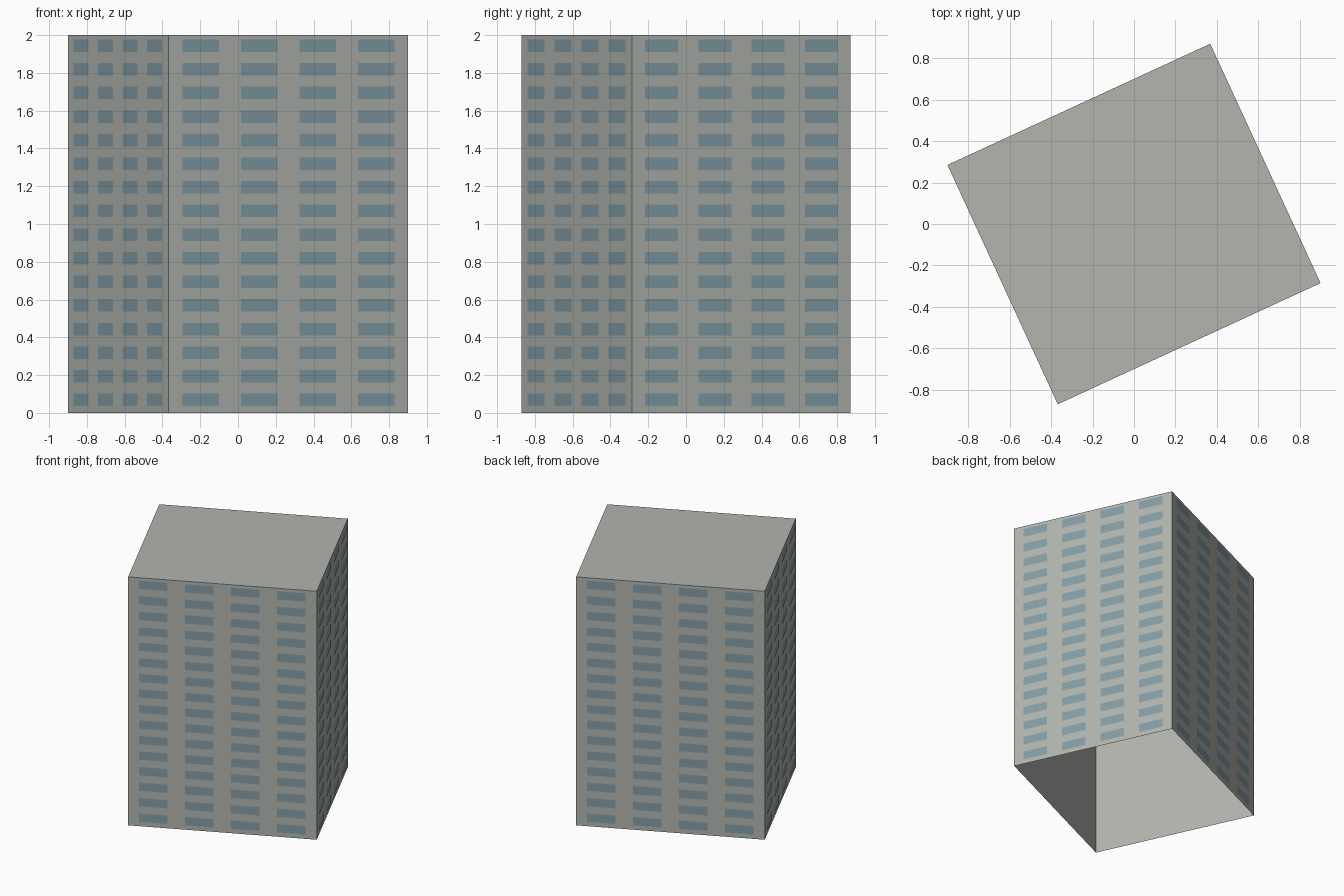
import bpy, bmesh, math
from mathutils import Matrix, Vector

if "Cube" in bpy.data.objects:
    bpy.data.objects.remove(bpy.data.objects["Cube"])

W, D, H = 1.398, 1.273, 2.0      # tower width, depth, height
TURN = Matrix.Rotation(math.radians(24.75), 4, 'Z')
COLS, ROWS = 4, 16
GAP = 0.002                      # plates sit just proud of the wall


def material(name, srgb):
    lin = [((c / 255 + 0.055) / 1.055) ** 2.4 for c in srgb]
    m = bpy.data.materials.new(name)
    m.diffuse_color = (*lin, 1)
    m.use_nodes = True
    m.node_tree.nodes["Principled BSDF"].inputs["Base Color"].default_value = m.diffuse_color
    return m


def make_object(name, bm, mat):
    bm.transform(TURN)
    me = bpy.data.meshes.new(name)
    bm.to_mesh(me)
    bm.free()
    me.materials.append(mat)
    ob = bpy.data.objects.new(name, me)
    bpy.context.collection.objects.link(ob)
    return ob


concrete = material("warm_grey_concrete", (178, 181, 174))
glass = material("blue_grey_glass", (130, 157, 167))

# Tower shell: four walls and a flat roof, open underneath
bm = bmesh.new()
bmesh.ops.create_cube(bm, size=1, matrix=Matrix.Translation((0, 0, H / 2)) @ Matrix.Diagonal((W, D, H, 1)))
bm.normal_update()
bmesh.ops.delete(bm, geom=[f for f in bm.faces if f.normal.z < -0.5], context='FACES')
make_object("tower_shell", bm, concrete)


# Window plates: the same grid on each of the four walls
def window_grid(name, side):
    length, dist = (W, D / 2) if side % 2 == 0 else (D, W / 2)
    spin = Matrix.Rotation(side * math.pi / 2, 4, 'Z')
    half_w, half_h = 0.0755 * length, 0.033
    bm = bmesh.new()
    for col in range(COLS):
        x = (0.134 + 0.244 * col - 0.5) * length
        for row in range(ROWS):
            z = 0.069 + 0.125 * row
            corners = [(-1, -1), (1, -1), (1, 1), (-1, 1)]
            bm.faces.new([bm.verts.new(spin @ Vector((x + a * half_w, -dist - GAP, z + b * half_h)))
                          for a, b in corners])
    make_object(name, bm, glass)


for side, label in enumerate(("front", "right", "back", "left")):
    window_grid(label + "_windows", side)
